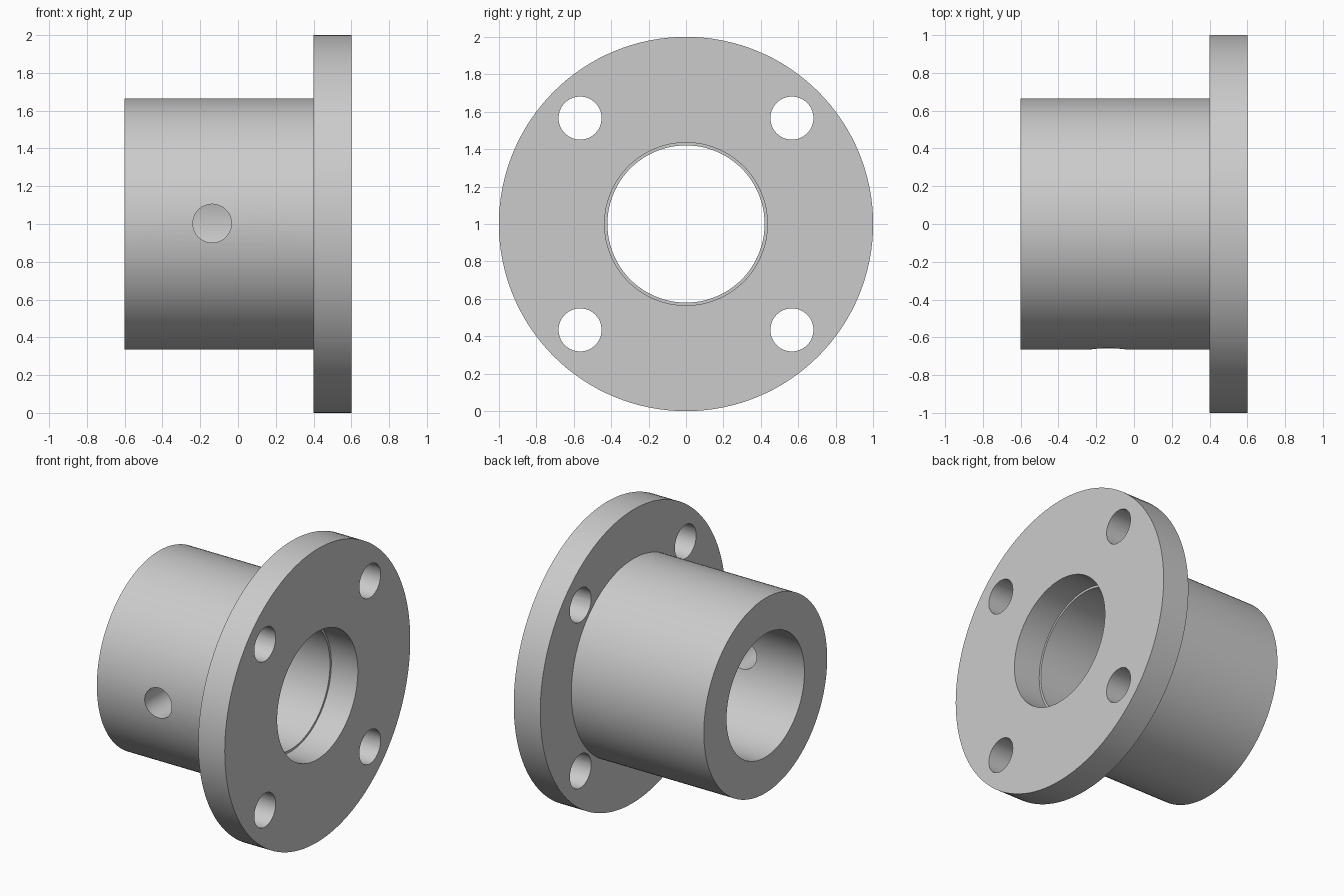
import bpy, bmesh
from math import pi, sin, cos

if "Cube" in bpy.data.objects:
    bpy.data.objects.remove(bpy.data.objects["Cube"])

SEG = 128


def lathe_x(name, profile, z):
    """Revolve a closed (x, radius) profile around the x axis at height z."""
    bm = bmesh.new()
    rings = []
    for i in range(SEG):
        a = 2 * pi * i / SEG
        rings.append([bm.verts.new((x, r * cos(a), z + r * sin(a))) for x, r in profile])
    n = len(profile)
    for i in range(SEG):
        p, q = rings[i], rings[(i + 1) % SEG]
        for j in range(n):
            k = (j + 1) % n
            bm.faces.new((p[j], p[k], q[k], q[j]))
    bmesh.ops.recalc_face_normals(bm, faces=bm.faces)
    mesh = bpy.data.meshes.new(name)
    bm.to_mesh(mesh)
    bm.free()
    obj = bpy.data.objects.new(name, mesh)
    bpy.context.collection.objects.link(obj)
    return obj


def drill(target, name, radius, depth, location, rotation):
    """Cut a round hole, then remove the cutter."""
    bpy.ops.mesh.primitive_cylinder_add(vertices=48, radius=radius, depth=depth,
                                        location=location, rotation=rotation)
    cutter = bpy.context.object
    cutter.name = name
    cutter.hide_render = True
    mod = target.modifiers.new(name, 'BOOLEAN')
    mod.operation = 'DIFFERENCE'
    mod.solver = 'EXACT'
    mod.object = cutter
    bpy.context.view_layer.objects.active = target
    bpy.ops.object.modifier_apply(modifier=name)
    bpy.data.objects.remove(cutter, do_unlink=True)


# Hub and flange with a shallow counterbore behind the flange face
body = lathe_x("flanged_bushing", [
    (-0.6, 0.42), (-0.6, 0.665), (0.4, 0.665), (0.4, 1.0),
    (0.6, 1.0), (0.6, 0.435), (0.4, 0.435), (0.4, 0.42)], 1.0)

# Four bolt holes through the flange
for sy in (-1, 1):
    for sz in (-1, 1):
        drill(body, "bolt_hole", 0.115, 0.4,
              (0.5, 0.566 * sy, 1 + 0.566 * sz), (0, pi / 2, 0))

# Radial hole through the front wall of the hub only
drill(body, "side_hole", 0.102, 0.7, (-0.137, -0.55, 1.003), (pi / 2, 0, 0))

# Smooth curved walls, sharp rims
bpy.ops.object.select_all(action='DESELECT')
body.select_set(True)
bpy.context.view_layer.objects.active = body
bpy.ops.object.shade_smooth_by_angle(angle=pi / 6)
